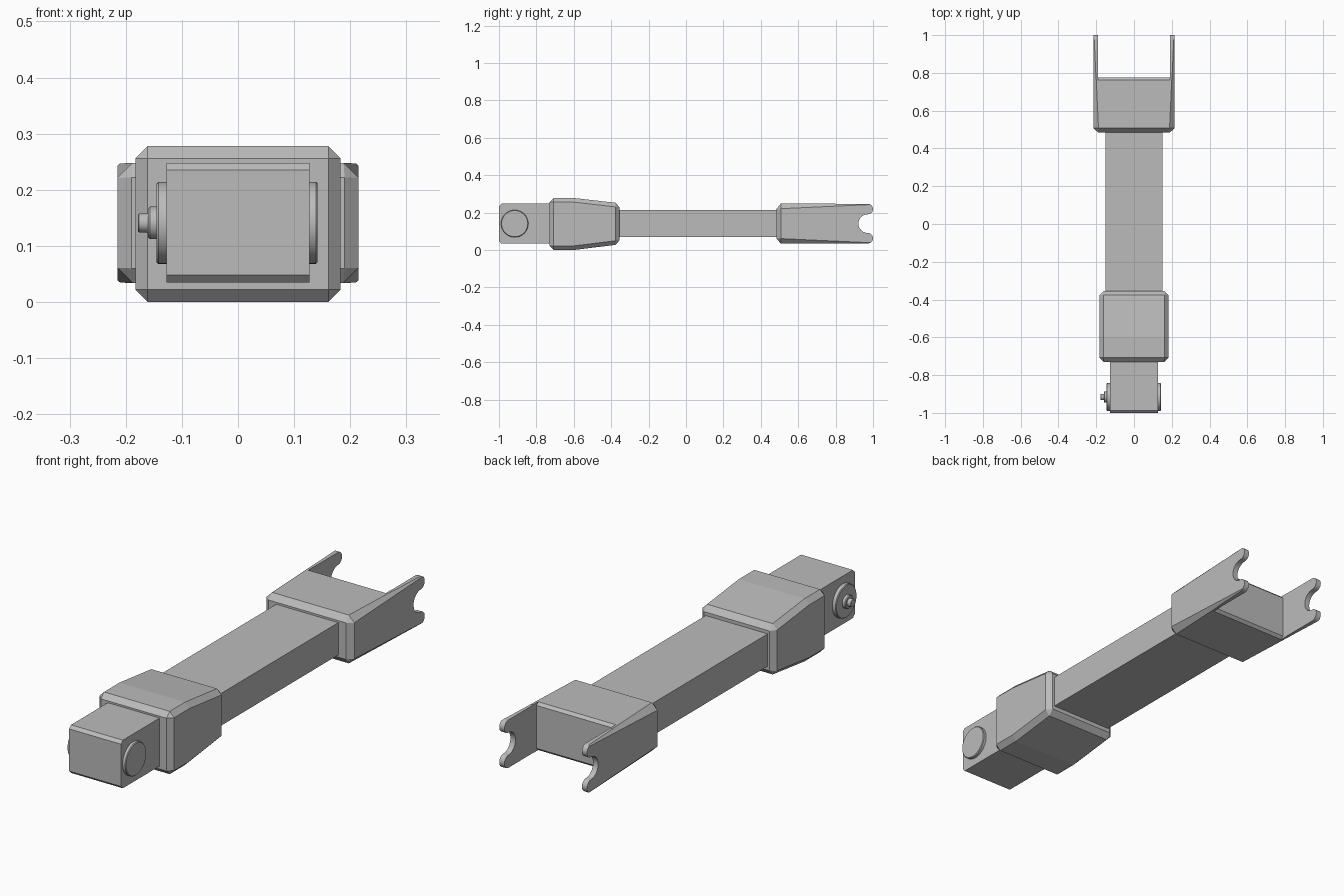
import bpy, bmesh
from math import sin, cos, pi, radians
from mathutils import Matrix

if "Cube" in bpy.data.objects:
    bpy.data.objects.remove(bpy.data.objects["Cube"])

grey = bpy.data.materials.new("plain_grey")
grey.use_nodes = True
grey.diffuse_color = (0.5, 0.5, 0.5, 1)
grey.node_tree.nodes["Principled BSDF"].inputs["Base Color"].default_value = (0.5, 0.5, 0.5, 1)

MID = 0.141  # height of the centre line


def finish(bm, name):
    bmesh.ops.remove_doubles(bm, verts=bm.verts, dist=1e-5)
    bmesh.ops.recalc_face_normals(bm, faces=bm.faces)
    mesh = bpy.data.meshes.new(name)
    bm.to_mesh(mesh)
    bm.free()
    mesh.materials.append(grey)
    obj = bpy.data.objects.new(name, mesh)
    bpy.context.collection.objects.link(obj)
    return obj


def activate(obj):
    bpy.ops.object.select_all(action='DESELECT')
    obj.select_set(True)
    bpy.context.view_layer.objects.active = obj


def prism(name, profile, half_width, chamfer=0):
    """Side profile of (y, z) points, extruded evenly across x."""
    bm = bmesh.new()
    face = bm.faces.new([bm.verts.new((-half_width, y, z)) for y, z in profile])
    out = bmesh.ops.extrude_face_region(bm, geom=[face])
    moved = [v for v in out["geom"] if isinstance(v, bmesh.types.BMVert)]
    bmesh.ops.translate(bm, verts=moved, vec=(2 * half_width, 0, 0))
    bmesh.ops.recalc_face_normals(bm, faces=bm.faces)
    if chamfer:
        sharp = [e for e in bm.edges if e.calc_face_angle(0) > radians(30)]
        bmesh.ops.bevel(bm, geom=sharp, offset=chamfer, segments=1, affect='EDGES')
    return finish(bm, name)


def disc(name, x0, x1, radius, bevel=0.003):
    """Round part on the pivot axis, between two x positions."""
    bm = bmesh.new()
    place = Matrix.Translation(((x0 + x1) / 2, -0.916, MID)) @ Matrix.Rotation(pi / 2, 4, 'Y')
    bmesh.ops.create_cone(bm, cap_ends=True, segments=40, radius1=radius, radius2=radius,
                          depth=abs(x1 - x0), matrix=place)
    rims = [e for e in bm.edges if e.calc_face_angle(0) > radians(60)]
    bmesh.ops.bevel(bm, geom=rims, offset=bevel, segments=1, affect='EDGES')
    obj = finish(bm, name)
    activate(obj)
    bpy.ops.object.shade_smooth_by_angle(angle=radians(30))


def boolean(obj, cutter, operation):
    cutter.hide_render = True
    mod = obj.modifiers.new("cut", 'BOOLEAN')
    mod.operation, mod.object, mod.solver = operation, cutter, 'EXACT'
    activate(obj)
    bpy.ops.object.modifier_apply(modifier=mod.name)
    bpy.data.objects.remove(cutter)


def arc(cy, cz, radius, start, end, steps=12):
    angles = [radians(start + (end - start) * i / steps) for i in range(steps + 1)]
    return [(cy + radius * cos(a), cz + radius * sin(a)) for a in angles]


# Main beam, pivot block and chamfered sleeve
prism("beam", [(-0.4, 0.07), (0.55, 0.07), (0.55, 0.213), (-0.4, 0.213)], 0.152)
prism("pivot_block", [(-1, 0.048), (-1, 0.235), (-0.987, 0.248), (-0.68, 0.248),
                      (-0.68, 0.035), (-0.987, 0.035)], 0.127)
prism("sleeve", [(-0.73, 0), (-0.73, 0.278), (-0.6, 0.278), (-0.355, 0.25),
                 (-0.355, 0.03), (-0.6, 0)], 0.183, chamfer=0.022)

# Pivot discs and the stepped pin
disc("left_disc", 0.12, 0.142, 0.073)
disc("right_disc", -0.12, -0.145, 0.073)
disc("pin_collar", -0.14, -0.16, 0.029)
disc("pin_tip", -0.155, -0.178, 0.017, 0.002)

# Fork: lofted shell whose corner chamfer fades towards the tips
bm = bmesh.new()
rings = []
for y, w, h, c in [(0.485, 0.19, 0.081, 0), (0.507, 0.215, 0.107, 0.027), (1.01, 0.215, 0.107, 0.004)]:
    corner = [(w, h - c), (w - c, h)]
    half = corner + [(-x, z) for x, z in reversed(corner)]
    ring = half + [(-x, -z) for x, z in half]
    rings.append([bm.verts.new((x, y, MID + z)) for x, z in ring])
for a, b in zip(rings, rings[1:]):
    for i in range(8):
        j = (i + 1) % 8
        bm.faces.new((a[i], a[j], b[j], b[i]))
bm.faces.new(rings[0])
bm.faces.new(rings[-1])
fork = finish(bm, "fork")

# Rounded prongs and notch, then the gap between the arms
tip, prong, notch = 0.972, 0.028, 0.05
reach = prong + notch
outline = ([(0.4, MID - 0.2), (0.8, MID - 0.2), (0.8, MID - reach - prong)]
           + arc(tip, MID - reach, prong, -90, 90)
           + arc(tip, MID, notch, 270, 90, 20)[1:]
           + arc(tip, MID + reach, prong, -90, 90)[1:]
           + [(0.8, MID + reach + prong), (0.8, MID + 0.2), (0.4, MID + 0.2)])
boolean(fork, prism("outline_cutter", outline, 0.3), 'INTERSECT')
gap = [(0.775, 0.046), (0.775, 0.236), (0.755, 0.256), (0.755, 0.4), (1.1, 0.4),
       (1.1, -0.1), (0.755, -0.1), (0.755, 0.026)]
boolean(fork, prism("gap_cutter", gap, 0.19), 'DIFFERENCE')
activate(fork)
bpy.ops.object.shade_smooth_by_angle(angle=radians(20))
